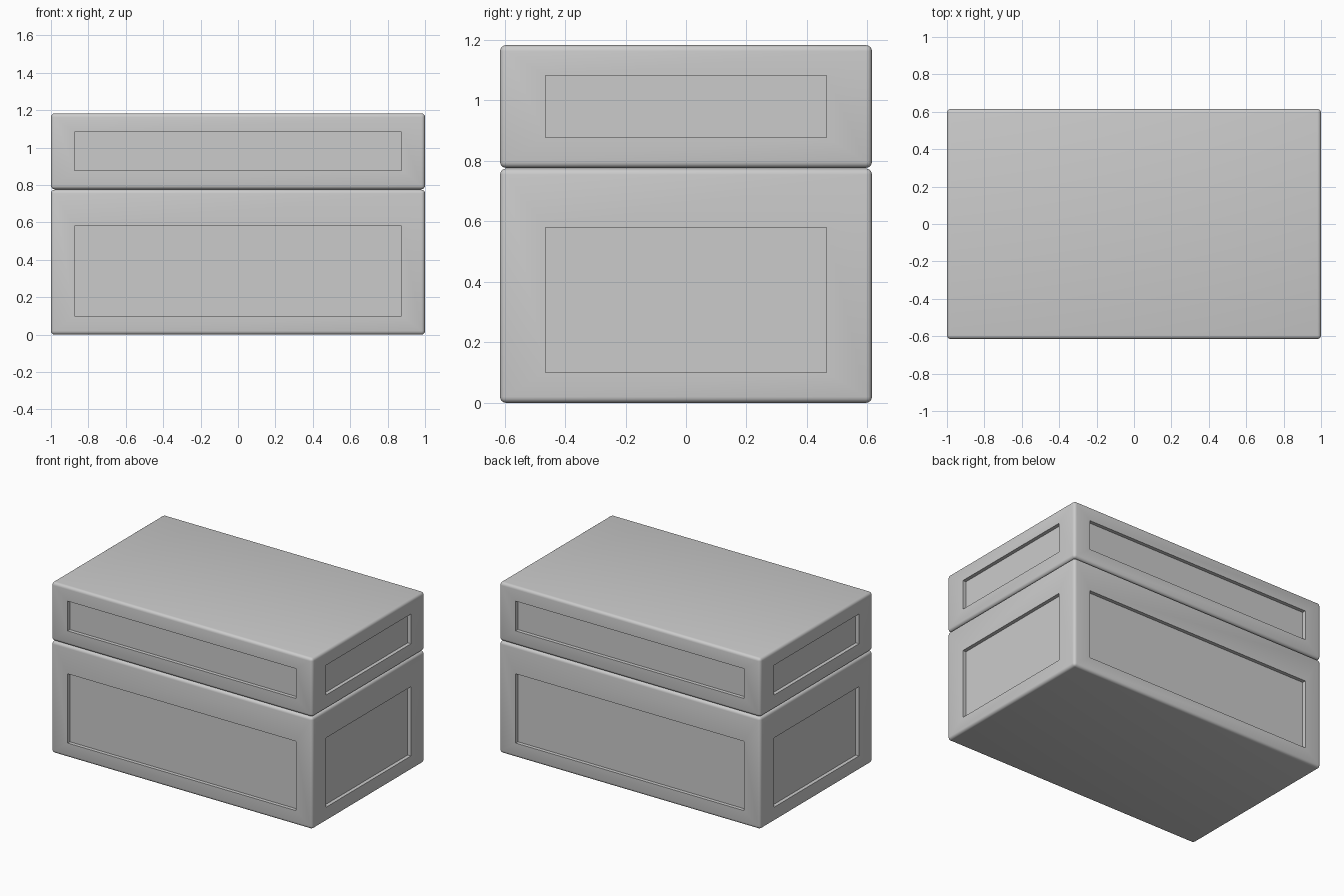
import bpy, bmesh
from mathutils import Vector

if "Cube" in bpy.data.objects:
    bpy.data.objects.remove(bpy.data.objects["Cube"])

HALF_X, HALF_Y = 1.0, 0.615      # half width and half depth
PANEL_X, PANEL_Y = 0.875, 0.465  # half widths of the recessed panels
ROUND, RECESS = 0.02, 0.025


def panelled_box(name, z0, z1, p0, p1):
    """Rounded box from z0 to z1 with a recessed panel p0..p1 on each side."""
    bm = bmesh.new()
    bmesh.ops.create_cube(bm, size=2)
    for v in bm.verts:
        v.co = Vector((v.co.x * HALF_X, v.co.y * HALF_Y, z1 if v.co.z > 0 else z0))
    bmesh.ops.bevel(bm, geom=bm.edges[:], offset=ROUND, segments=4, profile=0.5, affect='EDGES')
    bm.normal_update()

    # The four large side faces
    sides = [f for f in bm.faces if f.calc_area() > 0.1 and abs(f.normal.z) < 0.1]
    mid = (z0 + z1) / 2
    for f in sides:
        n = f.normal.copy()
        # Panel outline on the surface
        bmesh.ops.inset_individual(bm, faces=[f], thickness=0.05)
        for v in f.verts:
            if abs(n.y) > 0.9:
                v.co.x = PANEL_X if v.co.x > 0 else -PANEL_X
            else:
                v.co.y = PANEL_Y if v.co.y > 0 else -PANEL_Y
            v.co.z = p1 if v.co.z > mid else p0
        # Push the panel inward
        inner = bmesh.ops.extrude_discrete_faces(bm, faces=[f])['faces'][0]
        bmesh.ops.translate(bm, verts=inner.verts[:], vec=-n * RECESS)

    bmesh.ops.recalc_face_normals(bm, faces=bm.faces[:])
    mesh = bpy.data.meshes.new(name)
    bm.to_mesh(mesh)
    bm.free()
    obj = bpy.data.objects.new(name, mesh)
    bpy.context.collection.objects.link(obj)
    bpy.ops.object.select_all(action='DESELECT')
    obj.select_set(True)
    bpy.context.view_layer.objects.active = obj
    bpy.ops.object.shade_smooth_by_angle()
    return obj


# Chest body and lid
panelled_box("chest_body", 0.0, 0.775, 0.10, 0.58)
panelled_box("chest_lid", 0.777, 1.183, 0.877, 1.083)
